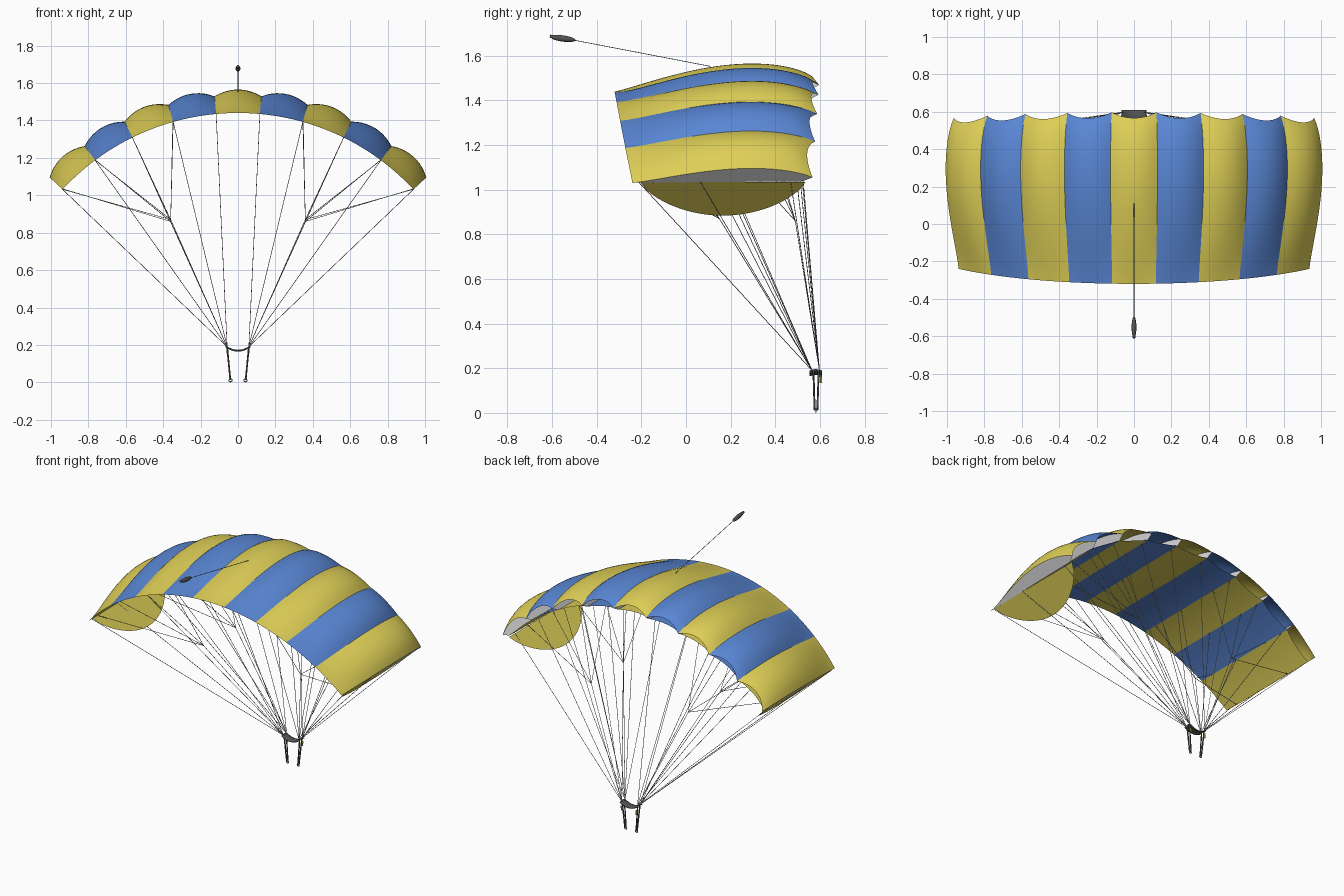
import bpy, bmesh, math
from mathutils import Vector, Matrix

if "Cube" in bpy.data.objects:
    bpy.data.objects.remove(bpy.data.objects["Cube"])


def material(name, rgb):
    m = bpy.data.materials.new(name)
    m.diffuse_color = (*rgb, 1)
    m.use_nodes = True
    m.node_tree.nodes["Principled BSDF"].inputs["Base Color"].default_value = m.diffuse_color
    return m


YELLOW = material("yellow cloth", (0.73, 0.62, 0.095))
BLUE = material("blue cloth", (0.10, 0.24, 0.66))
WHITE = material("white rib cloth", (0.75, 0.75, 0.75))
DARK = material("dark webbing", (0.09, 0.09, 0.09))
CORD = material("grey cord", (0.35, 0.35, 0.35))
METAL = material("steel", (0.5, 0.5, 0.5))

CELLS, HALF, ZC = 9, math.radians(47.1), 0.16
STEP = 2 * HALF / CELLS


def arc(a, r, y):
    """Point on the canopy arch: angle from vertical, radius, chord position."""
    return Vector((r * math.sin(a), y, ZC + r * math.cos(a)))


def edges(a):
    s = a / HALF
    return -0.32 + 0.08 * s * s, 0.597 - 0.03 * s * s


def top_point(a, t, u=1.0):
    back, front = edges(a)
    puff = 1 - u * u
    r = 1.28 + 0.035 * t + 0.314 * t ** 1.35 * (1 - t) ** 0.85
    r += 0.032 * puff * (1 - (1 - t) ** 3)
    return arc(a, r, back + t * (front - back) - 0.03 * puff * t ** 6)


def bottom_point(a, t, u=1.0):
    back, front = edges(a)
    return arc(a, 1.28 + 0.01 * t,
               back + t * (front - 0.045 - back) - 0.02 * (1 - u * u) * t ** 6)


def finish(bm, name, mats, smooth=True):
    me = bpy.data.meshes.new(name)
    bm.to_mesh(me)
    bm.free()
    for m in mats:
        me.materials.append(m)
    for p in me.polygons:
        p.use_smooth = smooth
    ob = bpy.data.objects.new(name, me)
    bpy.context.collection.objects.link(ob)
    return ob


def sheet(bm, fn, nu, nv, mat=0, flip=False):
    """Grid of quads from fn(i / nu, j / nv)."""
    v = [[bm.verts.new(fn(i / nu, j / nv)) for j in range(nv + 1)] for i in range(nu + 1)]
    for i in range(nu):
        for j in range(nv):
            q = [v[i][j], v[i + 1][j], v[i + 1][j + 1], v[i][j + 1]]
            bm.faces.new(q[::-1] if flip else q).material_index = mat


def cords(name, paths, radius, mat):
    cu = bpy.data.curves.new(name, 'CURVE')
    cu.dimensions = '3D'
    cu.bevel_depth = radius
    cu.bevel_resolution = 1
    cu.use_fill_caps = True
    for path in paths:
        sp = cu.splines.new('POLY')
        sp.points.add(len(path) - 1)
        for p, co in zip(sp.points, path):
            p.co = (*co, 1)
    cu.materials.append(mat)
    ob = bpy.data.objects.new(name, cu)
    bpy.context.collection.objects.link(ob)
    return ob


# Canopy skins: puffed upper cells and flat lower cells, striped by cell
for name, fn, flip in (("canopy_top", top_point, False), ("canopy_bottom", bottom_point, True)):
    bm = bmesh.new()
    for k in range(CELLS):
        a0 = -HALF + k * STEP
        sheet(bm, lambda i, t: fn(a0 + i * STEP, t, 2 * i - 1), 10, 24, k % 2, flip)
    finish(bm, name, [YELLOW, BLUE])

# Ribs between the cells, closing both wing tips
bm = bmesh.new()
for k in range(CELLS + 1):
    a = -HALF + k * STEP
    sheet(bm, lambda h, t: bottom_point(a, t).lerp(top_point(a, t), h), 1, 24, 0, k == 0)
bmesh.ops.remove_doubles(bm, verts=bm.verts, dist=1e-5)
finish(bm, "ribs", [WHITE], False)

# Stabiliser panels hanging from the tips
bm = bmesh.new()
for side in (-1, 1):
    def flap(h, t):
        u = 2 * t - 1
        depth = 0.22 * max(0, 1 - u * u) ** 0.75
        return arc(side * HALF, 1.284 - h * depth, 0.165 + 0.37 * u)
    sheet(bm, flap, 3, 28, 0, side > 0)
bmesh.ops.remove_doubles(bm, verts=bm.verts, dist=1e-5)
finish(bm, "stabilisers", [YELLOW], False)

# Suspension lines: front row, rear row and branching steering lines
lines = []
for side in (-1, 1):
    front = Vector((side * 0.058, 0.598, 0.19))
    rear = Vector((side * 0.058, 0.565, 0.19))
    for k in range(5):
        a = side * (k + 0.5) * STEP
        lines.append([bottom_point(a, 0.93), front])
        lines.append([bottom_point(a, 0.40), rear])
    for y, t, end in ((0.15, 0.12, rear), (0.49, 0.75, front)):
        node = Vector((side * 0.36, y, 0.87 if t < 0.5 else 0.86))
        lines.append([end, node])
        for k in range(1, 5):
            lines.append([node, bottom_point(side * (k + 0.5) * STEP, t)])
    lines.append([bottom_point(side * HALF, 0.04), rear])
cords("suspension_lines", lines, 0.0016, CORD)

# Risers: two straps per side, running down to the harness rings
straps = [[(s * 0.058, y, 0.19), (s * 0.041, 0.582 + (y - 0.582) * 0.5, 0.012)]
          for s in (-1, 1) for y in (0.571, 0.595)]
cords("risers", straps, 0.0045, DARK)

# Steering toggles on the rear straps
cords("toggles", [[(s * 0.056, 0.604, 0.165), (s * 0.054, 0.606, 0.135)] for s in (-1, 1)],
      0.005, YELLOW)

# Harness rings at the foot of the risers
for side in (-1, 1):
    bpy.ops.mesh.primitive_torus_add(major_radius=0.008, minor_radius=0.003,
                                     major_segments=16, minor_segments=6,
                                     location=(side * 0.04, 0.582, 0.011),
                                     rotation=(math.pi / 2, 0, 0))
    ring = bpy.context.object
    ring.name = "harness_ring"
    ring.data.materials.append(METAL)

# Slider: small sagging cloth that gathers the lines
bm = bmesh.new()
sheet(bm, lambda i, j: Vector((0.064 * (2 * i - 1), 0.582 + 0.028 * (2 * j - 1),
                               0.168 + 0.022 * (2 * i - 1) ** 2
                               + 0.006 * (1 - (2 * j - 1) ** 2))), 12, 6)
slider = finish(bm, "slider", [DARK])
mod = slider.modifiers.new("thickness", 'SOLIDIFY')
mod.thickness = 0.004

# Trailing pilot chute and its bridle
bm = bmesh.new()
bmesh.ops.create_uvsphere(bm, u_segments=20, v_segments=12, radius=1,
                          matrix=Matrix.Translation((0, -0.552, 1.678))
                          @ Matrix.Rotation(math.radians(-8), 4, 'X')
                          @ Matrix.Diagonal((0.013, 0.058, 0.014, 1)))
finish(bm, "pilot_chute", [DARK])
cords("pilot_bridle", [[(0, -0.5, 1.67), (0, 0.11, 1.553)]], 0.0018, CORD)
cords("pilot_cap", [[(0, -0.61, 1.689), (0, -0.59, 1.684)]], 0.008, DARK)
